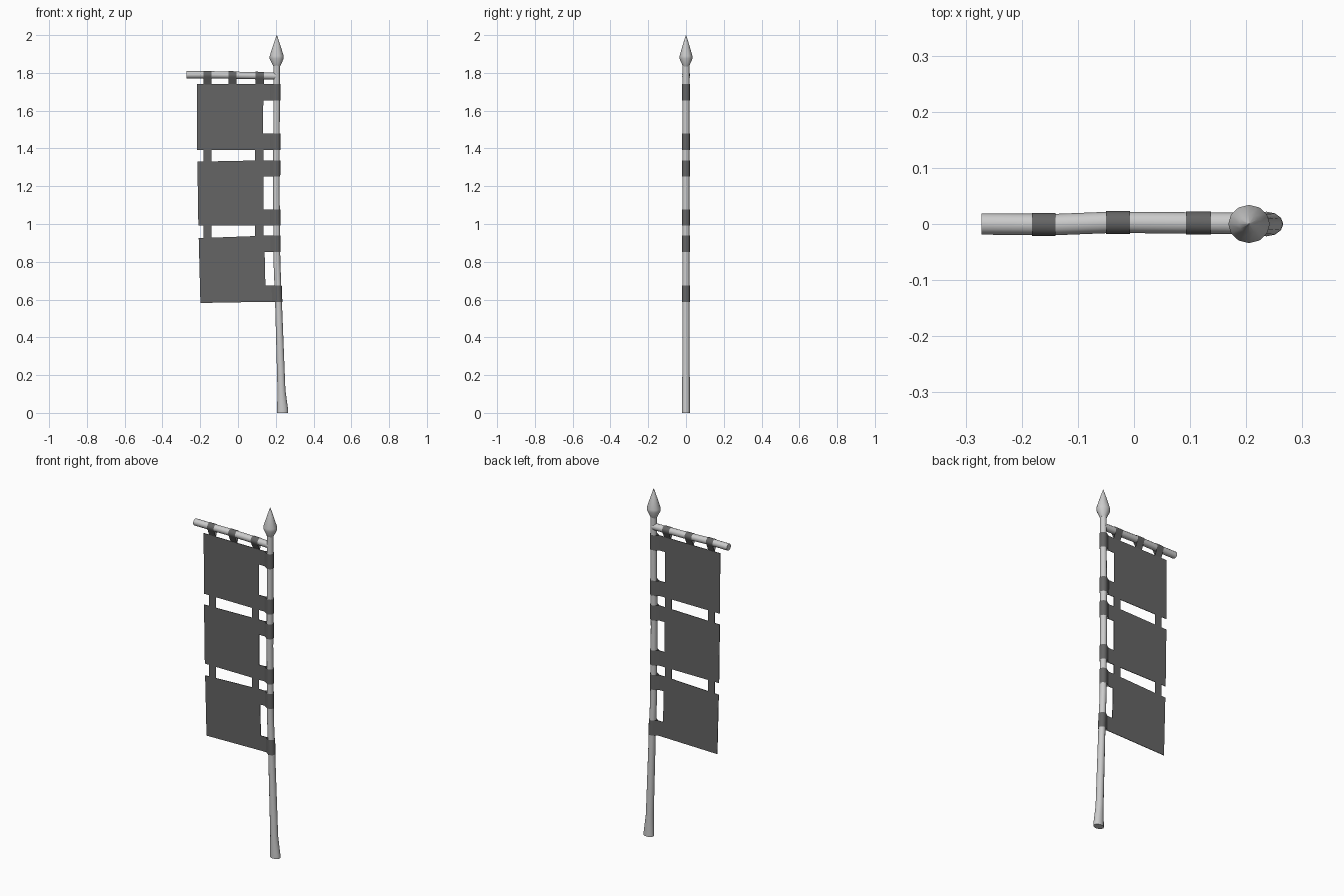
import bpy, bmesh, math
from mathutils import Vector

if "Cube" in bpy.data.objects:
    bpy.data.objects.remove(bpy.data.objects["Cube"])

cloth = bpy.data.materials.new("dark_cloth")
cloth.diffuse_color = (0.13, 0.13, 0.13, 1)
cloth.use_nodes = True
cloth.node_tree.nodes["Principled BSDF"].inputs["Base Color"].default_value = cloth.diffuse_color


def finish(name, bm, mat=None, smooth=True):
    bmesh.ops.recalc_face_normals(bm, faces=bm.faces)
    me = bpy.data.meshes.new(name)
    bm.to_mesh(me)
    bm.free()
    ob = bpy.data.objects.new(name, me)
    bpy.context.collection.objects.link(ob)
    if mat:
        me.materials.append(mat)
    if smooth:
        bpy.ops.object.select_all(action='DESELECT')
        ob.select_set(True)
        bpy.context.view_layer.objects.active = ob
        bpy.ops.object.shade_smooth_by_angle(angle=math.radians(40))
    return ob


def skin(bm, rings, caps=True):
    vs = [[bm.verts.new(p) for p in r] for r in rings]
    n = len(vs[0])
    for a, b in zip(vs, vs[1:]):
        for i in range(n):
            j = (i + 1) % n
            bm.faces.new((a[i], a[j], b[j], b[i]))
    if caps:
        bm.faces.new(vs[0])
        bm.faces.new(vs[-1])


def ring(c, ru, rv, u, v, n=12):
    return [Vector(c) + u * ru * math.cos(2 * math.pi * i / n)
            + v * rv * math.sin(2 * math.pi * i / n) for i in range(n)]


X, Y, Z = Vector((1, 0, 0)), Vector((0, 1, 0)), Vector((0, 0, 1))

# Pole, gently bent with a flared foot: z, centre x, x radius, y radius
pole = [(0, .236, .030, .022), (.02, .236, .029, .022), (.12, .230, .021, .020),
        (.60, .214, .018, .019), (.80, .206, .018, .018), (1.2, .203, .017, .018),
        (1.86, .205, .017, .018)]
bm = bmesh.new()
skin(bm, [ring((x, 0, z), rx, ry, X, Y) for z, x, rx, ry in pole])
finish("pole", bm)

# Spear tip
bm = bmesh.new()
skin(bm, [ring((.205, 0, z), r, r * .92, X, Y)
          for z, r in [(1.835, .018), (1.875, .037), (1.89, .037), (1.95, .018), (2.0, .001)]])
finish("spear_tip", bm)

# Crossbar
bar = [(-.272, .000, 1.790), (-.14, -.001, 1.790), (-.04, .003, 1.788), (.205, .001, 1.783)]
bm = bmesh.new()
skin(bm, [ring(c, .019, .019, Y, Z) for c in bar])
finish("crossbar", bm)


def lerp_path(t, pts):
    for (a, va), (b, vb) in zip(pts, pts[1:]):
        if t <= b:
            return va + (vb - va) * (t - a) / (b - a)
    return pts[-1][1]


def pole_x(z):
    return lerp_path(z, [(p[0], p[1]) for p in pole])


def loop(c, r, toward, side, tip):
    """Teardrop outline wrapping a rod and closing at the cloth."""
    pts = []
    for i in range(11):
        a = math.radians(50 + 26 * i)
        pts.append(Vector(c) + toward * r * math.cos(a) + side * r * math.sin(a))
    return pts + [Vector(c) + toward * tip]


# Straps hanging the flag from the crossbar
for i, (x0, x1) in enumerate([(-.182, -.140), (-.050, -.007), (.093, .137)]):
    bm = bmesh.new()
    rings = []
    for x in (x0, x1):
        y = lerp_path(x, [(p[0], p[1]) for p in bar])
        z = lerp_path(x, [(p[0], p[2]) for p in bar])
        rings.append(loop((x, y, z), .021, -Z, Y, z - 1.738))
    skin(bm, rings, caps=False)
    finish(f"bar_strap_{i + 1}", bm, cloth)


def sheet(name, outline):
    bm = bmesh.new()
    front = [bm.verts.new((x, -.0015, z)) for x, z in outline]
    f = bm.faces.new(front)
    ext = bmesh.ops.extrude_face_region(bm, geom=[f])
    bmesh.ops.translate(bm, vec=(0, .003, 0),
                        verts=[v for v in ext["geom"] if isinstance(v, bmesh.types.BMVert)])
    finish(name, bm, cloth, smooth=False)


# Cloth panels: left top, left bottom, right top, right bottom (x, z)
panels = [((-.217, 1.740), (-.216, 1.393), (.134, 1.740), (.133, 1.393)),
          ((-.215, 1.330), (-.210, .993), (.134, 1.337), (.136, .992)),
          ((-.208, .925), (-.199, .582), (.139, .938), (.147, .588))]
for k, (lt, lb, rt, rb) in enumerate(panels):
    sheet(f"flag_panel_{k + 1}", [lt, lb, rb, rt])
    # Two straps per panel wrapping round the pole
    for part, z0, z1, x in (("upper", rt[1] - .086, rt[1], rt[0]),
                            ("lower", rb[1], rb[1] + .086, rb[0])):
        px = pole_x((z0 + z1) / 2)
        tip = px - .034
        sheet(f"tab_{part}_{k + 1}", [(x - .002, z0), (tip, z0), (tip, z1), (x - .002, z1)])
        bm = bmesh.new()
        skin(bm, [loop((pole_x(z), 0, z), .0205, -X, Y, .036) for z in (z0, z1)], caps=False)
        finish(f"pole_loop_{part}_{k + 1}", bm, cloth)

# Short ties joining neighbouring panels
for k, (ztop, zbot) in enumerate([(1.395, 1.328), (.995, .923)]):
    for side, x0, x1 in (("left", -.182, -.140), ("right", .091, .134)):
        sheet(f"tie_{side}_{k + 1}", [(x0, ztop), (x0, zbot), (x1, zbot), (x1, ztop)])
